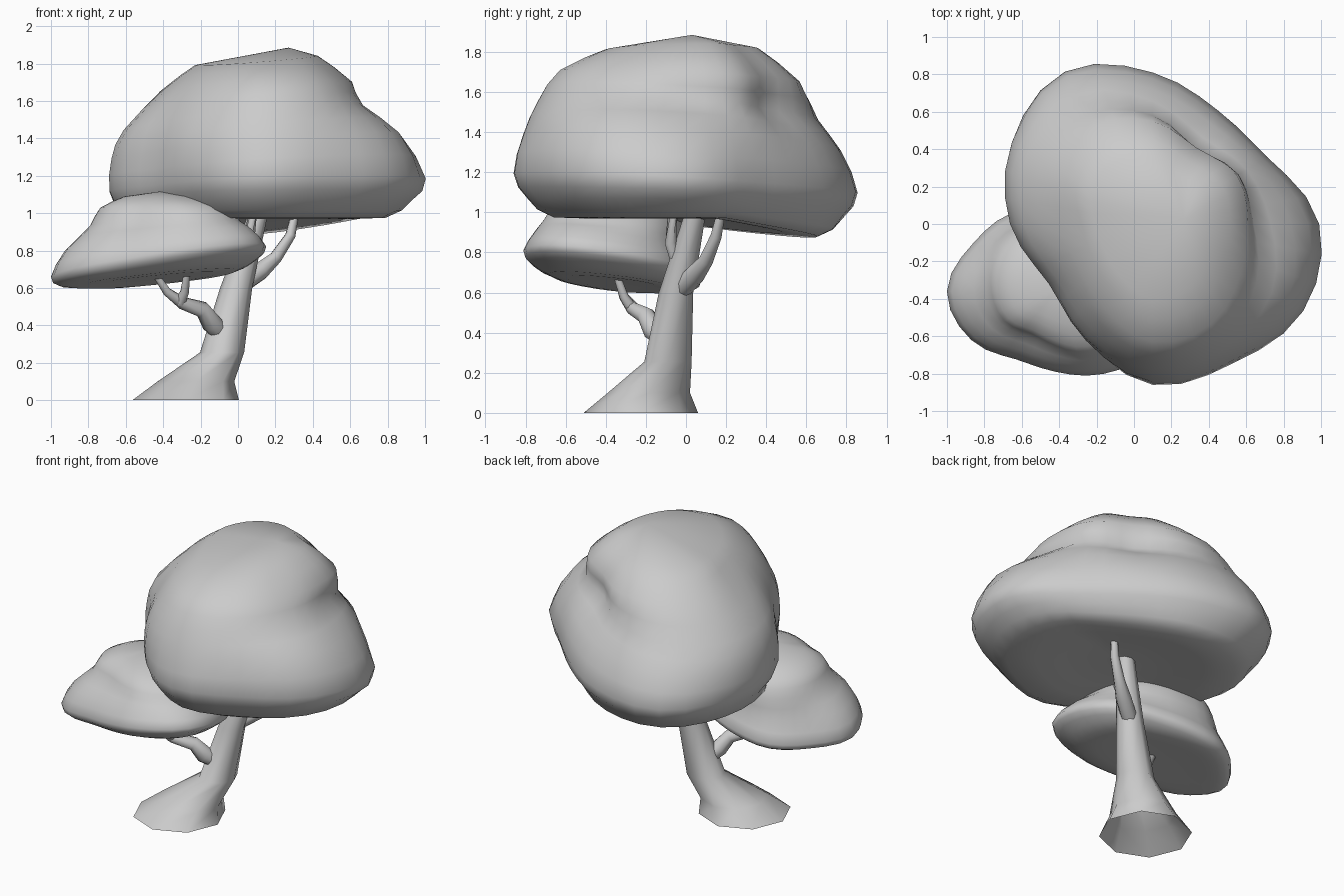
import bpy, bmesh
from math import sin, cos, tau
from mathutils import Vector

if "Cube" in bpy.data.objects:
    bpy.data.objects.remove(bpy.data.objects["Cube"])


def finish(name, rings, cap_start=None, cap_end=None, angle=1.2):
    """Skin a stack of rings, optionally closing the ends to a point."""
    bm = bmesh.new()
    rows = [[bm.verts.new(p) for p in r] for r in rings]
    n = len(rows[0])
    for a, b in zip(rows, rows[1:]):
        for i in range(n):
            j = (i + 1) % n
            bm.faces.new((a[i], a[j], b[j], b[i]))
    for tip, row in ((cap_start, rows[0]), (cap_end, rows[-1])):
        if tip is not None:
            v = bm.verts.new(tip)
            for i in range(n):
                bm.faces.new((row[i], row[(i + 1) % n], v))
    bmesh.ops.recalc_face_normals(bm, faces=bm.faces)
    me = bpy.data.meshes.new(name)
    bm.to_mesh(me)
    bm.free()
    ob = bpy.data.objects.new(name, me)
    bpy.context.collection.objects.link(ob)
    bpy.context.view_layer.objects.active = ob
    ob.select_set(True)
    bpy.ops.object.shade_smooth_by_angle(angle=angle)
    ob.select_set(False)
    return ob


def spline(a, b, c, d, t):
    return b + 0.5 * t * (c - a + t * (2 * a - 5 * b + 4 * c - d + t * (3 * (b - c) + d - a)))


def foliage(name, centre, levels, bottom, top):
    """levels: (z, tilt in x, tilt in y, 12 radii, highest rise) from bottom to top."""
    cx, cy = centre
    rings = []
    for z, tx, ty, radii, rise in levels:
        ring = []
        for i in range(36):
            k, t = i // 3, i % 3 / 3
            r = spline(*[radii[(k + o) % 12] for o in (-1, 0, 1, 2)], t)
            x, y = r * cos(tau * i / 36), r * sin(tau * i / 36)
            ring.append(Vector((cx + x, cy + y, z + min(rise, tx * x + ty * y))))
        rings.append(ring)
    # one softened ring between each pair of levels
    full = []
    last = len(rings) - 1
    for k in range(last):
        quad = [rings[min(max(k + o, 0), last)] for o in (-1, 0, 1, 2)]
        full.append(rings[k])
        full.append([spline(*p, 0.5) for p in zip(*quad)])
    full.append(rings[-1])
    finish(name, full, bottom, top, 3.1)


def scaled(radii, f):
    return [r * f for r in radii]


def branch(name, path, sides=8):
    """Tapered limb through (x, y, z, radius) points."""
    pts = [Vector(p[:3]) for p in path]
    rings = []
    for i, p in enumerate(pts):
        d = pts[min(i + 1, len(pts) - 1)] - pts[max(i - 1, 0)]
        q = d.to_track_quat('Z', 'Y')
        rings.append([p + q @ Vector((path[i][3] * cos(tau * s / sides),
                                      path[i][3] * sin(tau * s / sides), 0))
                      for s in range(sides)])
    finish(name, rings, pts[0], pts[-1])


# Main crown: wide skirt, lower at the back left, with a dome stepping in above it
rim = [.89, .71, .70, .81, .94, .87, .76, .64, .71, .86, .86, .93]
under = [.68, .56, .55, .64, .70, .68, .64, .52, .55, .66, .67, .71]
shoulder = [.74, .64, .62, .72, .86, .85, .75, .63, .71, .81, .81, .83]
step = [.54, .53, .46, .60, .74, .77, .69, .59, .65, .74, .72, .64]
dome = [.51, .52, .47, .55, .61, .58, .48, .46, .52, .63, .62, .54]
foliage("main_crown", (.1, 0), [
    (.975, .05, -.12, scaled(under, .5), .0),
    (.97, .05, -.13, under, .005),
    (1.04, .03, -.07, scaled(rim, .92), .03),
    (1.15, .03, -.05, rim, 1),
    (1.36, .08, -.04, shoulder, 1),
    (1.515, .09, -.05, step, 1),
    (1.68, .04, -.04, dome, 1),
    (1.815, .08, .02, scaled(dome, .64), 1),
], (.1, 0, .975), (.27, .03, 1.885))

# Small crown, low on the front left
rim = [.56, .50, .43, .43, .48, .51, .58, .52, .42, .43, .51, .60]
step = [.43, .41, .37, .36, .39, .39, .37, .34, .28, .31, .40, .46]
foliage("small_crown", (-.42, -.36), [
    (.65, .08, -.08, scaled(rim, .4), 1),
    (.65, .09, -.10, scaled(rim, .72), 1),
    (.68, .13, -.12, scaled(rim, .92), 1),
    (.735, .13, -.12, rim, 1),
    (.85, .10, -.11, scaled(rim, .87), 1),
    (.94, .02, -.06, step, 1),
    (1.03, 0, -.03, scaled(step, .85), 1),
    (1.09, 0, 0, scaled(step, .5), 1),
], (-.42, -.36, .65), (-.42, -.36, 1.115))

# Leaning trunk with a flared foot, open underneath
trunk = [(-.28, -.225, 0, .285), (-.225, -.185, .1, .205), (-.085, -.09, .255, .118),
         (-.01, -.05, .6, .086), (.1, .04, .97, .055), (.15, .07, 1.15, .04)]
finish("trunk", [[(x + r * cos(tau * s / 8), y + r * sin(tau * s / 8), z)
                  for s in range(8)] for x, y, z, r in trunk])

# Limbs
branch("right_branch", [(.02, -.02, .62, .05), (.12, .045, .69, .05), (.2, .1, .76, .036),
                        (.28, .15, .88, .028), (.31, .18, 1.02, .02)])
branch("left_branch", [(-.09, -.1, .36, .05), (-.14, -.16, .41, .055), (-.19, -.2, .485, .045),
                       (-.3, -.265, .52, .034), (-.38, -.31, .58, .024), (-.46, -.35, .7, .016)])
branch("left_twig", [(-.31, -.27, .52, .03), (-.285, -.31, .58, .024), (-.27, -.35, .7, .018)])
branch("upper_twig", [(.02, -.03, .7, .03), (.06, -.075, .85, .032), (.08, -.065, 1.02, .026)])
